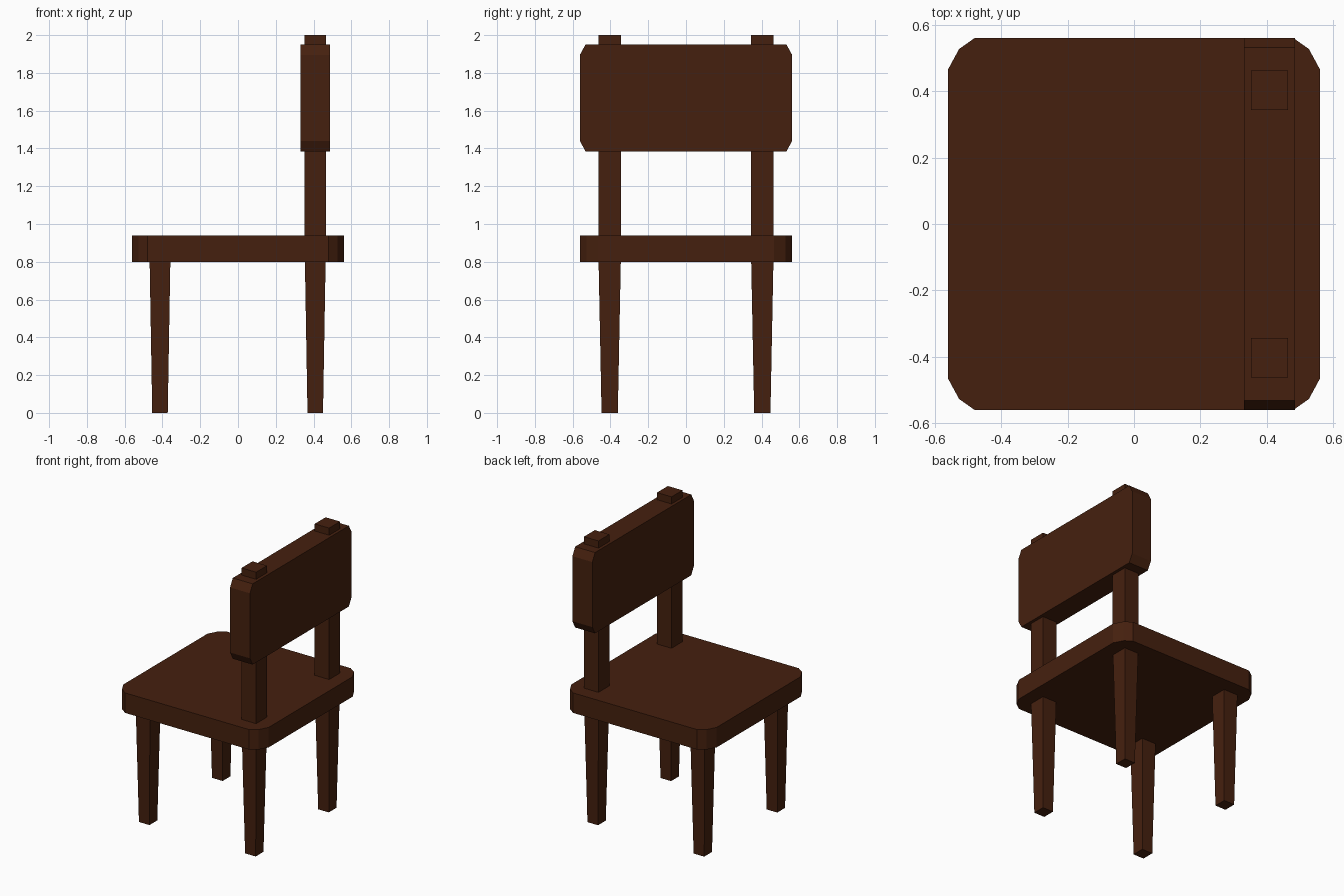
import bpy, bmesh
from mathutils import Vector

if "Cube" in bpy.data.objects:
    bpy.data.objects.remove(bpy.data.objects["Cube"])

wood = bpy.data.materials.new("dark brown wood")
wood.diffuse_color = (0.06, 0.0145, 0.0045, 1)
wood.use_nodes = True
wood.node_tree.nodes["Principled BSDF"].inputs["Base Color"].default_value = wood.diffuse_color


def prism(name, lower, upper):
    """Solid joining two matching outlines of 3D points."""
    bm = bmesh.new()
    a = [bm.verts.new(Vector(p)) for p in lower]
    b = [bm.verts.new(Vector(p)) for p in upper]
    n = len(a)
    bm.faces.new(a[::-1])
    bm.faces.new(b)
    for i in range(n):
        bm.faces.new((a[i], a[(i + 1) % n], b[(i + 1) % n], b[i]))
    bmesh.ops.recalc_face_normals(bm, faces=bm.faces)
    mesh = bpy.data.meshes.new(name)
    bm.to_mesh(mesh)
    bm.free()
    mesh.materials.append(wood)
    ob = bpy.data.objects.new(name, mesh)
    bpy.context.collection.objects.link(ob)
    return ob


def square(cx, cy, hx, hy, z):
    return [(cx + sx * hx, cy + sy * hy, z)
            for sx, sy in ((-1, -1), (1, -1), (1, 1), (-1, 1))]


# Seat: square slab with two-step clipped corners
corner = [(0.562, 0.465), (0.528, 0.528), (0.48, 0.562)]
outline = []
for sx, sy in ((1, 1), (-1, 1), (-1, -1), (1, -1)):
    pts = [(sx * x, sy * y) for x, y in corner]
    outline += pts if sx * sy > 0 else pts[::-1]
prism("seat", [(x, y, 0.80) for x, y in outline], [(x, y, 0.94) for x, y in outline])

# Backrest: board with chamfered corners
hy, z0, z1, cy, cz = 0.562, 1.385, 1.95, 0.03, 0.055
board = [(-hy + cy, z0), (hy - cy, z0), (hy, z0 + cz), (hy, z1 - cz),
         (hy - cy, z1), (-hy + cy, z1), (-hy, z1 - cz), (-hy, z0 + cz)]
prism("backrest", [(0.332, y, z) for y, z in board], [(0.486, y, z) for y, z in board])

# Tapered legs and the posts that carry the backrest
for side, s in (("near", -1), ("far", 1)):
    y = s * 0.404
    for end, x in (("front", -0.413), ("back", 0.409)):
        prism(f"{end}_leg_{side}", square(x, y, 0.041, 0.043, 0),
              square(x, y, 0.055, 0.059, 0.81))
    prism(f"back_post_{side}", square(0.409, y, 0.056, 0.06, 0.93),
          square(0.409, y, 0.056, 0.06, 2.0))
